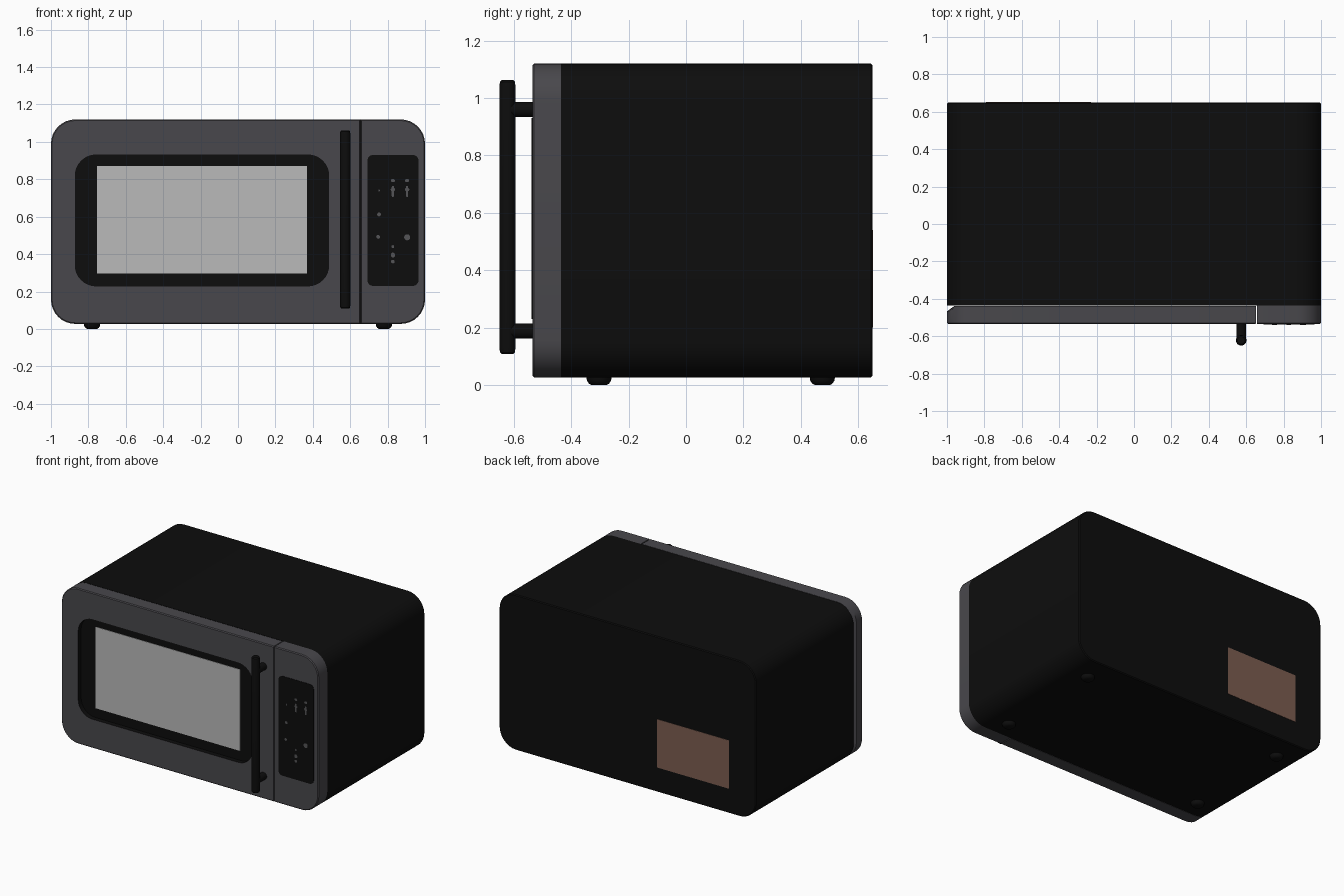
import bpy, bmesh, math
from mathutils import Matrix, Vector

if "Cube" in bpy.data.objects:
    bpy.data.objects.remove(bpy.data.objects["Cube"])


def material(name, r, g, b):
    m = bpy.data.materials.new(name)
    m.diffuse_color = (r, g, b, 1)
    m.use_nodes = True
    m.node_tree.nodes["Principled BSDF"].inputs["Base Color"].default_value = m.diffuse_color
    return m


BLACK = material("black", 0.004, 0.004, 0.004)
GREY = material("dark grey", 0.066, 0.064, 0.072)
GLASS = material("light grey glass", 0.49, 0.49, 0.49)
BROWN = material("brown label", 0.20, 0.108, 0.08)
ICON = material("icon grey", 0.09, 0.09, 0.095)


def finish(name, bm, mats):
    bmesh.ops.recalc_face_normals(bm, faces=bm.faces)
    me = bpy.data.meshes.new(name)
    bm.to_mesh(me)
    bm.free()
    ob = bpy.data.objects.new(name, me)
    bpy.context.collection.objects.link(ob)
    for m in mats:
        me.materials.append(m)
    bpy.ops.object.select_all(action='DESELECT')
    ob.select_set(True)
    bpy.context.view_layer.objects.active = ob
    bpy.ops.object.shade_smooth_by_angle(angle=math.radians(35))
    return ob


def ring(x0, x1, z0, z1, radii, y, n=8, xmin=-9):
    """Rounded rectangle in the xz plane; radii: BL, BR, TR, TL."""
    if not isinstance(radii, tuple):
        radii = (radii,) * 4
    pts = []
    for k, (cx, cz, sx, sz) in enumerate(((x0, z0, 1, 1), (x1, z0, -1, 1),
                                          (x1, z1, -1, -1), (x0, z1, 1, -1))):
        r = radii[k]
        for i in range(n + 1):
            a = math.pi * (1 + k / 2 + i / n / 2)
            x = cx + sx * r + r * math.cos(a)
            pts.append((max(x, xmin), y, cz + sz * r + r * math.sin(a)))
    return pts


def loft(name, rings, mats, black_from=None):
    """Skin rings in order with caps; faces from segment black_from on use slot 1."""
    bm = bmesh.new()
    vs = [[bm.verts.new(p) for p in r] for r in rings]
    n = len(vs[0])
    bm.faces.new(vs[0])
    for s in range(len(vs) - 1):
        for i in range(n):
            j = (i + 1) % n
            f = bm.faces.new((vs[s][i], vs[s][j], vs[s + 1][j], vs[s + 1][i]))
            f.material_index = int(black_from is not None and s >= black_from)
    cap = bm.faces.new(vs[-1])
    cap.material_index = int(black_from is not None)
    return finish(name, bm, mats)


def plate(name, x0, x1, z0, z1, r, y0, y1, mat, n=6):
    return loft(name, [ring(x0, x1, z0, z1, r, y0, n), ring(x0, x1, z0, z1, r, y1, n)], [mat])


def rod(name, stations, center, axis, mat, seg=24):
    """Turned part: stations are (distance along axis, radius)."""
    rot = Vector((0, 0, 1)).rotation_difference(Vector(axis)).to_matrix()
    c = Vector(center)
    rings = [[c + rot @ Vector((r * math.cos(2 * math.pi * i / seg),
                                r * math.sin(2 * math.pi * i / seg), d))
              for i in range(seg)] for d, r in stations]
    return loft(name, rings, [mat])


B, T, R, E = 0.027, 1.12, 0.13, 0.006   # bottom, top, corner radius, edge softening
FRONT, MID, BACK = -0.535, -0.435, 0.65

# casing
loft("casing", [ring(-1, 1, B, T, R, MID),
                ring(-1, 1, B, T, R, BACK - E),
                ring(-1 + E, 1 - E, B + E, T - E, R - E, BACK)], [BLACK])

# door with recessed black window surround, hinge side chamfered at the back
dr = (R, 0.002, 0.002, R)
loft("door", [ring(-1, 0.652, B, T, dr, MID - 0.003, xmin=-0.96),
              ring(-1, 0.652, B, T, dr, MID - 0.032),
              ring(-1, 0.652, B, T, dr, FRONT + E),
              ring(-1 + E, 0.65, B + E, T - E, (R - E, 0.002, 0.002, R - E), FRONT),
              ring(-0.87, 0.485, 0.23, 0.93, 0.11, FRONT),
              ring(-0.87, 0.485, 0.23, 0.93, 0.11, FRONT + 0.033)], [GREY, BLACK], 4)
plate("window_glass", -0.755, 0.37, 0.297, 0.87, 0.001, -0.505, -0.501, GLASS, 1)

# control side
pr = (0.002, R, R, 0.002)
loft("control_frame", [ring(0.657, 1, B, T, pr, MID),
                       ring(0.657, 1, B, T, pr, FRONT + E),
                       ring(0.659, 1 - E, B + E, T - E, (0.002, R - E, R - E, 0.002), FRONT)],
     [GREY])
plate("control_panel", 0.692, 0.965, 0.23, 0.93, 0.03, FRONT - 0.003, FRONT + 0.002, BLACK)

# small button marks: x, z, half width, half height
marks = [(0.828, 0.793, .011, .008), (0.904, 0.793, .011, .008),
         (0.828, 0.735, .006, .03), (0.904, 0.735, .006, .03),
         (0.828, 0.745, .012, .008), (0.904, 0.745, .012, .008),
         (0.754, 0.74, .004, .006), (0.754, 0.612, .01, .01),
         (0.749, 0.492, .01, .01), (0.904, 0.49, .016, .016),
         (0.828, 0.44, .007, .008), (0.828, 0.395, .011, .013), (0.828, 0.36, .01, .009)]
for i, (x, z, w, h) in enumerate(marks):
    plate(f"button_mark_{i + 1}", x - w, x + w, z - h, z + h, min(w, h) * 0.9,
          FRONT - 0.004, FRONT - 0.002, ICON, 3)

# handle bar and posts
hr = 0.028
rod("handle_bar", [(0.108, 0.02), (0.114, 0.026), (0.13, hr), (1.04, hr), (1.056, 0.026), (1.062, 0.02)],
    (0.573, BACK * -1 + hr, 0), (0, 0, 1), BLACK)
for name, z in (("lower", 0.188), ("upper", 0.96)):
    rod(f"{name}_handle_post", [(0, 0.026), (0.09, 0.026)], (0.573, -0.622, z), (0, 1, 0), BLACK)

# feet
for sx, side in ((-1, "left"), (1, "right")):
    for y, end in ((-0.303, "front"), (0.475, "back")):
        rod(f"{end}_{side}_foot", [(0, 0.026), (0.005, 0.035), (0.015, 0.042), (0.035, 0.045)],
            (sx * 0.78, y, 0), (0, 0, 1), BLACK)

# rear label
plate("rear_label", -0.79, -0.23, 0.20, 0.54, 0.004, BACK - 0.002, BACK + 0.002, BROWN, 2)
